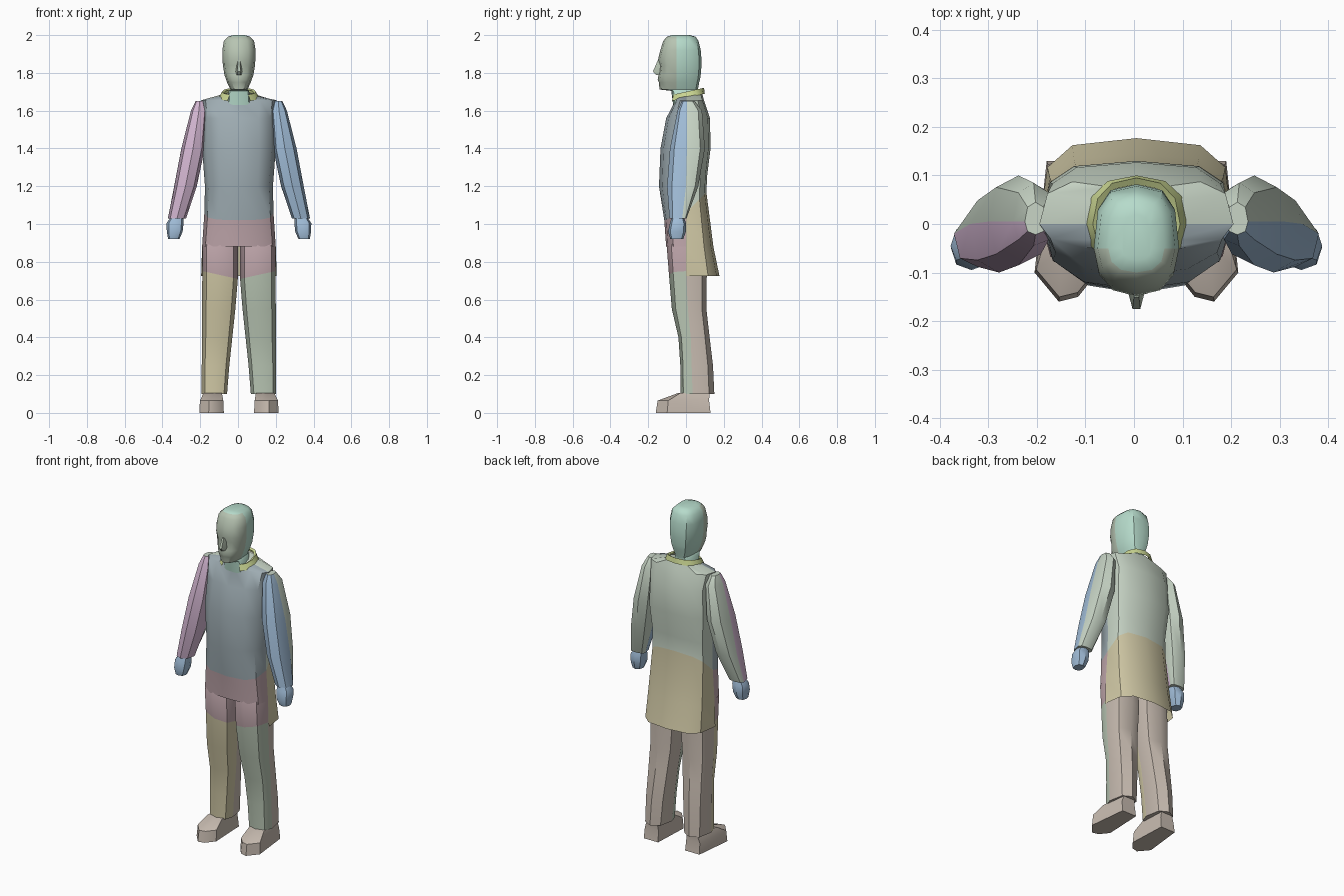
import bpy, bmesh, math

if "Cube" in bpy.data.objects:
    bpy.data.objects.remove(bpy.data.objects["Cube"])


def material(name, r, g, b):
    m = bpy.data.materials.new(name)
    m.diffuse_color = [((c / 255 + 0.055) / 1.055) ** 2.4 for c in (r, g, b)] + [1]
    m.use_nodes = True
    m.node_tree.nodes["Principled BSDF"].inputs["Base Color"].default_value = m.diffuse_color
    return m


PALETTE = {
    "slate": material("slate blue grey", 158, 172, 178),
    "pale": material("pale green", 200, 213, 198),
    "pink": material("lilac pink", 212, 183, 210),
    "blue": material("soft blue", 160, 188, 215),
    "mauve": material("mauve", 190, 165, 170),
    "beige": material("beige", 208, 200, 165),
    "sage": material("sage", 183, 196, 178),
    "taupe": material("taupe", 198, 186, 175),
    "mint": material("mint", 182, 219, 203),
    "lime": material("lime", 202, 214, 146),
}
SHIFT = 0.005  # the figure stands slightly off centre


def ring(z, rx, yf, yb, cx=0, cy=0, n=12, pf=0.85, pb=0.85, tilt=None):
    """Cross-section with separate front and back depth; vertices lie on cy."""
    pts = []
    for i in range(n):
        a = 2 * math.pi * i / n
        c, s = math.cos(a), math.sin(a)
        p = pb if s > 0 else pf
        x = cx + rx * math.copysign(abs(c) ** p, c)
        depth = (yb - cy) if s > 0 else (cy - yf)
        y = cy + depth * math.copysign(abs(s) ** p, s) if abs(s) > 1e-6 else cy
        pts.append((x, y, z + (tilt(x, y) if tilt else 0)))
    return pts


def loft(name, rings, paint, cap_top=True, cap_end=True, angle=40):
    """Skin rings; paint(band, is_front, column) gives a colour or None for no face."""
    bm = bmesh.new()
    vs = [[bm.verts.new((x + SHIFT, y, z)) for x, y, z in r] for r in rings]
    n, used = len(vs[0]), []

    def face(verts, colour):
        if colour is None:
            return
        if colour not in used:
            used.append(colour)
        bm.faces.new(verts).material_index = used.index(colour)

    for b in range(len(vs) - 1):
        for i in range(n):
            j = (i + 1) % n
            face((vs[b][i], vs[b][j], vs[b + 1][j], vs[b + 1][i]), paint(b, i >= n // 2, i))
    if cap_top:
        face(vs[0], paint(0, False, 0))
    if cap_end:
        face(vs[-1][::-1], paint(len(vs) - 2, False, 0))
    bmesh.ops.recalc_face_normals(bm, faces=bm.faces)
    return finish(name, bm, used, angle)


def finish(name, bm, colours, angle):
    me = bpy.data.meshes.new(name)
    bm.to_mesh(me)
    bm.free()
    for c in colours:
        me.materials.append(PALETTE[c])
    ob = bpy.data.objects.new(name, me)
    bpy.context.collection.objects.link(ob)
    bpy.ops.object.select_all(action='DESELECT')
    ob.select_set(True)
    bpy.context.view_layer.objects.active = ob
    bpy.ops.object.shade_smooth_by_angle(angle=math.radians(angle))
    return ob


# Coat: chest, waist and open skirt at the back
waist = lambda x, y: y * (1.0 if y > 0 else 0.35)
coat = [ring(1.68, 0.085, -0.06, 0.085, pb=0.8, tilt=lambda x, y: 0.2 * y),
        ring(1.655, 0.2, -0.055, 0.095, pb=0.6),
        ring(1.56, 0.188, -0.105, 0.127, pb=0.6),
        ring(1.4, 0.195, -0.135, 0.13, pb=0.6),
        ring(1.2, 0.18, -0.143, 0.112, pb=0.6, tilt=lambda x, y: 0.5 * max(y, 0)),
        ring(1.06, 0.183, -0.115, 0.108, pf=0.65, pb=0.6, tilt=waist),
        ring(0.88, 0.195, -0.105, 0.145, pf=0.65, pb=0.6),
        ring(0.725, 0.2, -0.09, 0.177, pb=0.6)]


def paint_coat(b, front, i):
    if b < 5:
        return "slate" if front else "pale"
    if front:
        return "mauve" if b == 5 else None
    return "beige"


loft("coat", coat, paint_coat, cap_end=False)

# Collar: thin band open at the throat
slope = lambda x, y: 0.22 * y
loft("collar", [ring(1.695, 0.078, -0.068, 0.082, tilt=slope),
                ring(1.7, 0.09, -0.074, 0.095, tilt=slope),
                ring(1.668, 0.107, -0.085, 0.1, tilt=slope)],
     lambda b, front, i: None if i in (8, 9) else "lime", False, False)

# Head and neck, rows of z, half width, front, back
HEAD = [(2.0, 0.03, -0.075, 0.02), (1.992, 0.058, -0.1, 0.05), (1.97, 0.08, -0.12, 0.066),
        (1.92, 0.088, -0.136, 0.078), (1.87, 0.087, -0.148, 0.082), (1.84, 0.085, -0.138, 0.082),
        (1.79, 0.077, -0.145, 0.078), (1.765, 0.068, -0.15, 0.074), (1.75, 0.063, -0.144, 0.07),
        (1.712, 0.045, -0.14, 0.063), (1.705, 0.054, -0.078, 0.06), (1.63, 0.06, -0.068, 0.065)]
loft("head", [ring(z, w, f, b, cy=-0.05, pf=0.85, pb=0.7) for z, w, f, b in HEAD],
     lambda b, front, i: "sage" if front and 0 < b < 9 else "mint")

# Nose: small wedge
loft("nose", [[(0.007, -0.135, 1.865), (-0.007, -0.135, 1.865), (-0.005, -0.15, 1.865), (0.005, -0.15, 1.865)],
              [(0.02, -0.13, 1.805), (-0.02, -0.13, 1.805), (-0.008, -0.175, 1.808), (0.008, -0.175, 1.808)],
              [(0.016, -0.13, 1.79), (-0.016, -0.13, 1.79), (-0.007, -0.16, 1.79), (0.007, -0.16, 1.79)]],
     lambda b, front, i: "sage")

# Limb rows: z, centre x, half width, front/back split, front, back
SLEEVE = [(1.65, 0.208, 0.022, 0.005, -0.022, 0.045), (1.6, 0.212, 0.042, 0.005, -0.045, 0.085),
          (1.4, 0.243, 0.062, 0.005, -0.085, 0.1), (1.2, 0.283, 0.06, 0.0, -0.1, 0.065),
          (1.03, 0.328, 0.048, -0.02, -0.088, 0.003)]
HAND = [(1.045, 0.325, 0.03, -0.045, -0.072, -0.015), (1.005, 0.338, 0.045, -0.045, -0.085, 0.0),
        (0.96, 0.34, 0.042, -0.05, -0.095, 0.0), (0.92, 0.345, 0.03, -0.05, -0.083, -0.015)]
TROUSER = [(0.95, 0.1, 0.08, 0.0, -0.07, 0.07), (0.88, 0.1, 0.094, 0.0, -0.102, 0.1),
           (0.73, 0.1, 0.094, 0.0, -0.09, 0.11), (0.55, 0.107, 0.088, 0.01, -0.075, 0.108),
           (0.4, 0.115, 0.08, 0.025, -0.04, 0.125), (0.25, 0.124, 0.073, 0.03, -0.03, 0.143),
           (0.1, 0.13, 0.067, 0.035, -0.03, 0.15)]
# Shoe outline: offset from the foot centre, y
SOLE = [(0.045, 0.13), (-0.05, 0.13), (-0.06, -0.1), (-0.02, -0.15), (0.02, -0.16), (0.07, -0.1)]


def limb(name, rows, side, paint, p=0.85, hem=None):
    rings = []
    for k, (z, cx, rx, cy, f, b) in enumerate(rows):
        tilt = (lambda x, y: 0.22 * (abs(x) - 0.1)) if k == hem else None
        rings.append(ring(z, rx, f, b, side * cx, cy, 8, p, p, tilt))
    loft(name, rings, paint)


for side, label in ((-1, "right"), (1, "left")):
    sleeve_front = "pink" if side < 0 else "blue"
    leg_front = "beige" if side < 0 else "sage"
    limb(label + "_sleeve", SLEEVE, side, lambda b, front, i: sleeve_front if front else "pale")
    limb(label + "_hand", HAND, side, lambda b, front, i: "blue")
    limb(label + "_trouser_leg", TROUSER, side,
         lambda b, front, i: "taupe" if not front else ("mauve" if b < 2 else leg_front), 0.8, 2)
    # Shoe: sole, side wall and narrower top running under the trouser hem
    cx = 0.14
    top = [(side * (cx + 0.75 * x - 0.005), max(y, -0.03 + 0.2 * (y + 0.1)) if y < 0 else 0.125, 0.105)
           for x, y in SOLE]
    loft(label + "_shoe",
         [top,
          [(side * (cx + 0.95 * x), y * 0.94, 0.065) for x, y in SOLE],
          [(side * (cx + x), y, 0.0) for x, y in SOLE]],
         lambda b, front, i: "taupe")
